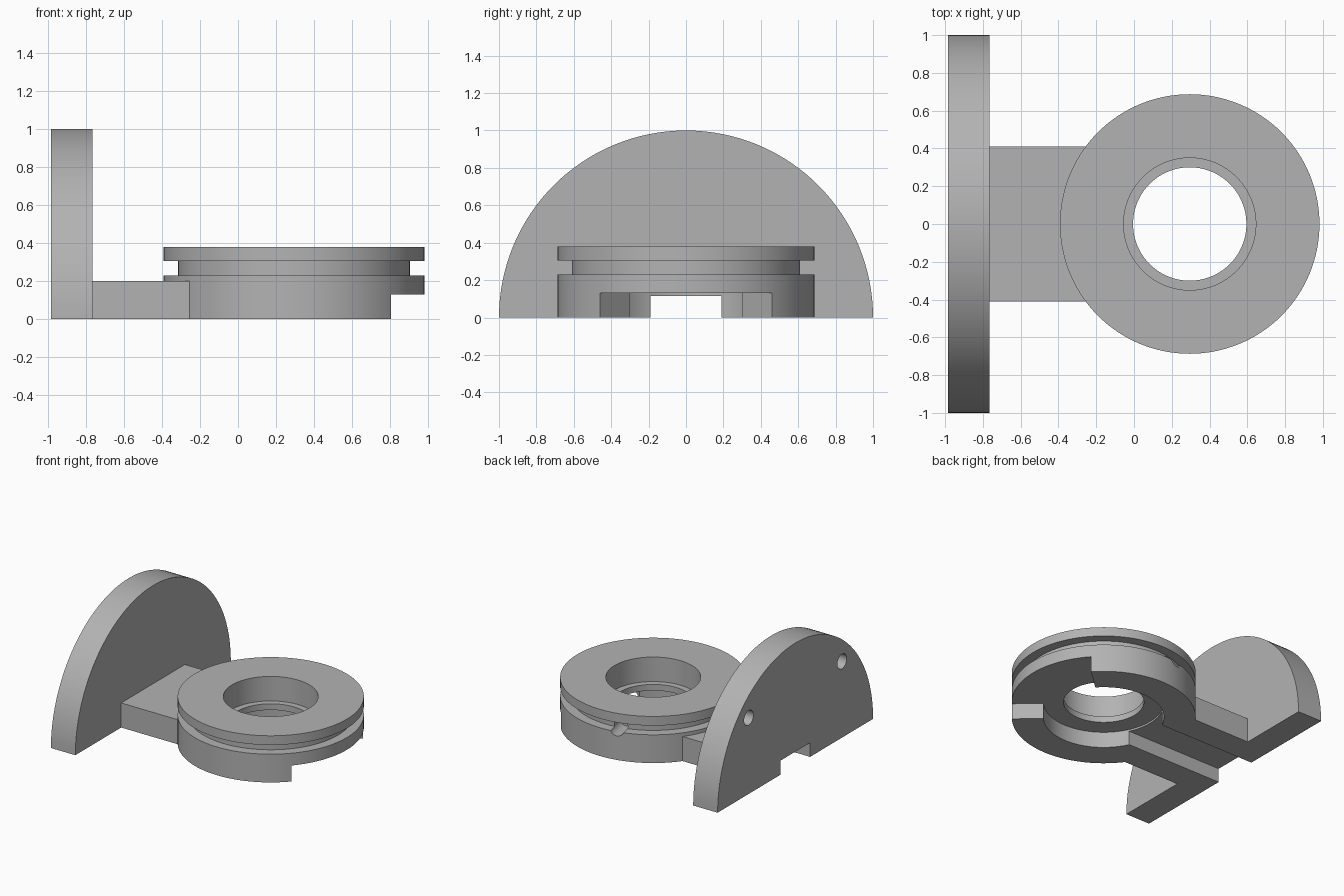
import bpy, bmesh, math
from mathutils import Matrix, Vector

if "Cube" in bpy.data.objects:
    bpy.data.objects.remove(bpy.data.objects["Cube"], do_unlink=True)

SEG = 128
RING_X, RING_R = 0.295, 0.687

grey = bpy.data.materials.new("plain_grey")
grey.use_nodes = True
colour = (0.45, 0.45, 0.45, 1)
grey.diffuse_color = colour
grey.node_tree.nodes["Principled BSDF"].inputs["Base Color"].default_value = colour


def make(name, bm):
    bmesh.ops.recalc_face_normals(bm, faces=bm.faces)
    mesh = bpy.data.meshes.new(name)
    bm.to_mesh(mesh)
    bm.free()
    mesh.materials.append(grey)
    obj = bpy.data.objects.new(name, mesh)
    bpy.context.collection.objects.link(obj)
    return obj


def prism(name, points, offset):
    """Extrude a flat outline of 3D points along an offset."""
    bm = bmesh.new()
    face = bm.faces.new([bm.verts.new(p) for p in points])
    out = bmesh.ops.extrude_face_region(bm, geom=[face])
    moved = [v for v in out["geom"] if isinstance(v, bmesh.types.BMVert)]
    bmesh.ops.translate(bm, verts=moved, vec=offset)
    return make(name, bm)


def box(name, x0, x1, half_y, z0, z1):
    outline = [(x0, -half_y, z0), (x1, -half_y, z0), (x1, half_y, z0), (x0, half_y, z0)]
    return prism(name, outline, (0, 0, z1 - z0))


def rod(name, start, end, radius, segments=SEG):
    start, end = Vector(start), Vector(end)
    axis = end - start
    bm = bmesh.new()
    turn = axis.to_track_quat('Z', 'Y').to_matrix().to_4x4()
    bmesh.ops.create_cone(bm, cap_ends=True, segments=segments, radius1=radius,
                          radius2=radius, depth=axis.length,
                          matrix=Matrix.Translation((start + end) / 2) @ turn)
    return make(name, bm)


def lathe(name, profile):
    """Revolve a closed radius/height profile around the ring axis."""
    bm = bmesh.new()
    verts = [bm.verts.new((RING_X + r, 0, z)) for r, z in profile]
    edges = [bm.edges.new((v, verts[i - 1])) for i, v in enumerate(verts)]
    bmesh.ops.spin(bm, geom=verts + edges, cent=(RING_X, 0, 0), axis=(0, 0, 1),
                   angle=math.tau, steps=SEG, use_merge=True)
    bmesh.ops.remove_doubles(bm, verts=bm.verts, dist=0.0001)
    return make(name, bm)


def cut(obj, *cutters):
    """Subtract the cutters, then bake the result into the mesh."""
    for cutter in cutters:
        mod = obj.modifiers.new("cut", 'BOOLEAN')
        mod.operation, mod.solver, mod.object = 'DIFFERENCE', 'EXACT', cutter
    graph = bpy.context.evaluated_depsgraph_get()
    obj.data = bpy.data.meshes.new_from_object(obj.evaluated_get(graph))
    obj.modifiers.clear()


def polar(radius, degrees, z):
    a = math.radians(degrees)
    return (RING_X + radius * math.cos(a), radius * math.sin(a), z)


# Grooved ring with stepped bore and round recess underneath
ring = lathe("grooved_ring", [
    (0.30, 0.18), (0.35, 0.18), (0.35, 0.38), (RING_R, 0.38), (RING_R, 0.305),
    (0.61, 0.305), (0.61, 0.23), (RING_R, 0.23), (RING_R, 0), (0.45, 0),
    (0.45, 0.13), (0.30, 0.13)])

# Half-disc end plate and the neck joining it to the ring
arc = [math.pi * i / 64 for i in range(65)]
plate = prism("end_plate", [(-0.985, math.cos(a), math.sin(a)) for a in arc], (0.22, 0, 0))
neck = box("neck", -0.765, -0.1, 0.41, 0, 0.2)

# Cutters: cable channel, wedge opening, groove hole, plate sockets
channel = box("channel_cutter", -1.2, RING_X - 0.32, 0.19, -0.1, 0.115)
wedge = prism("wedge_cutter", [polar(0.4, -42, -0.1), polar(1.2, -42, -0.1),
                               polar(1.2, 42, -0.1), polar(0.4, 42, -0.1)], (0, 0, 0.23))
groove_hole = rod("groove_hole_cutter", polar(0.5, 102, 0.25), polar(0.9, 102, 0.25), 0.055, 32)
ring_space = rod("ring_space_cutter", (RING_X, 0, -0.1), (RING_X, 0, 0.5), RING_R)
sockets = [rod("socket_cutter", (-1.1, y, 0.62), (-0.87, y, 0.62), 0.06, 32)
           for y in (-0.6, 0.6)]

cut(ring, channel, wedge, groove_hole)
cut(neck, ring_space, channel)
cut(plate, channel, *sockets)
for cutter in (channel, wedge, groove_hole, ring_space, *sockets):
    bpy.data.objects.remove(cutter, do_unlink=True)

# Smooth round walls, sharp edges
for obj in (ring, plate, neck):
    bpy.ops.object.select_all(action='DESELECT')
    obj.select_set(True)
    bpy.context.view_layer.objects.active = obj
    bpy.ops.object.shade_smooth_by_angle(angle=math.radians(30))
